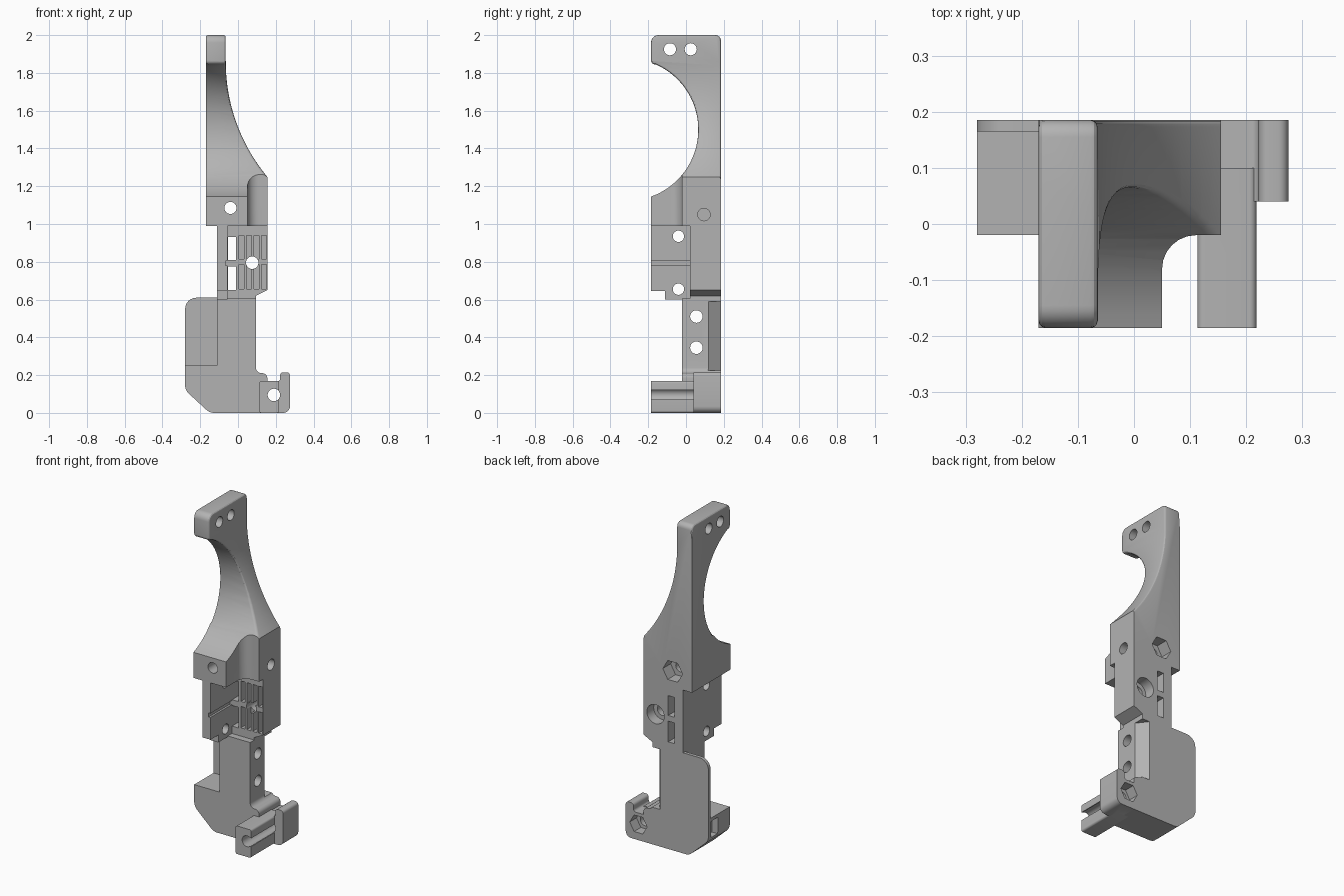
import bpy, bmesh
from math import pi, cos, sin, asin, atan2, radians, tan
from mathutils import Vector

cube = bpy.data.objects.get("Cube")
if cube:
    bpy.data.objects.remove(cube)

grey = bpy.data.materials.new("plain grey")
grey.use_nodes = True
GREY = (0.45, 0.45, 0.45, 1)
grey.diffuse_color = GREY
grey.node_tree.nodes["Principled BSDF"].inputs["Base Color"].default_value = GREY

FRONT, BACK = -0.185, 0.185
LEDGE = -0.02          # front plane of the lower body


def rounded(corners):
    """Outline from (a, b) or (a, b, radius) corners."""
    out, n = [], len(corners)
    for i, c in enumerate(corners):
        p = Vector(c[:2])
        if len(c) == 2:
            out.append(p)
            continue
        u = (Vector(corners[i - 1][:2]) - p).normalized()
        v = (Vector(corners[(i + 1) % n][:2]) - p).normalized()
        half = u.angle(v) / 2
        centre = p + (u + v).normalized() * c[2] / sin(half)
        s = p + u * c[2] / tan(half) - centre
        e = p + v * c[2] / tan(half) - centre
        a0 = atan2(s.y, s.x)
        sweep = (atan2(e.y, e.x) - a0 + pi) % (2 * pi) - pi
        for k in range(7):
            a = a0 + sweep * k / 6
            out.append(centre + Vector((cos(a), sin(a))) * c[2])
    return out


def arc(a, b, r, start, end, n=32):
    return [(a + r * cos(start + (end - start) * k / n),
             b + r * sin(start + (end - start) * k / n)) for k in range(n + 1)]


def prism(name, axis, corners, lo, hi):
    """Extrude an outline along an axis: X takes (y, z), Y (x, z), Z (x, y)."""
    place = {"X": lambda p, t: (t, p[0], p[1]),
             "Y": lambda p, t: (p[0], t, p[1]),
             "Z": lambda p, t: (p[0], p[1], t)}[axis]
    bm = bmesh.new()
    pts = rounded(corners)
    face = bm.faces.new([bm.verts.new(place(p, lo)) for p in pts])
    new = bmesh.ops.extrude_face_region(bm, geom=[face])["geom"]
    shift = Vector(place((0, 0), hi - lo))
    bmesh.ops.translate(bm, vec=shift, verts=[g for g in new if isinstance(g, bmesh.types.BMVert)])
    bmesh.ops.recalc_face_normals(bm, faces=bm.faces)
    mesh = bpy.data.meshes.new(name)
    bm.to_mesh(mesh)
    bm.free()
    mesh.materials.append(grey)
    obj = bpy.data.objects.new(name, mesh)
    bpy.context.collection.objects.link(obj)
    return obj


def rect(a0, b0, a1, b1, r=None):
    tail = (r,) if r else ()
    return [p + tail for p in ((a0, b0), (a1, b0), (a1, b1), (a0, b1))]


def combine(target, tool, how="DIFFERENCE"):
    mod = target.modifiers.new(how, "BOOLEAN")
    mod.operation, mod.object, mod.solver = how, tool, "EXACT"
    bpy.context.view_layer.update()
    graph = bpy.context.evaluated_depsgraph_get()
    mesh = bpy.data.meshes.new_from_object(target.evaluated_get(graph))
    target.modifiers.clear()
    target.data = mesh
    bpy.data.objects.remove(tool)


def cut(target, axis, corners, lo, hi):
    combine(target, prism("cutter", axis, corners, lo, hi))


def hole(target, axis, a, b, r, lo, hi, sides=32):
    cut(target, axis, arc(a, b, r, 0, 2 * pi * (1 - 1 / sides), sides - 1), lo, hi)


# Upper arm: front outline crossed with the side outline
R = 0.956
front_curve = arc(-0.065 + R, 1.86, R, pi + asin(0.61 / R), pi)
arm = prism("upper_arm", "Y", [(-0.17, 0.9), (0.155, 0.9)] + front_curve
            + [(-0.065, 2), (-0.17, 2)], -0.3, 0.3)
bite = asin(0.355 / 0.377)
side = prism("arm_side", "X", [(BACK, 0.8), (BACK, 2, 0.03), (FRONT, 2, 0.04), (FRONT, 1.845, 0.02)]
             + arc(-0.312, 1.5, 0.377, bite - 0.07, -bite) + [(FRONT, 0.8)], -0.4, 0.4)
combine(arm, side, "INTERSECT")

# Soften the arm's long edges
bm = bmesh.new()
bm.from_mesh(arm.data)
sharp = [e for e in bm.edges if len(e.link_faces) == 2 and e.calc_face_angle() > 0.75
         and min(v.co.z for v in e.verts) > 1.24]
bmesh.ops.bevel(bm, geom=sharp, offset=0.012, segments=3, profile=0.5, affect="EDGES")
bm.to_mesh(arm.data)
bm.free()

cut(arm, "Z", rect(-0.5, -0.5, 0.5, 0.5), 0.7, 0.99)
cut(arm, "Z", [(0.05, -0.4), (0.05, LEDGE, 0.06), (0.4, LEDGE), (0.4, -0.4)], 0.8, 1.5)
for y in (-0.085, 0.025):
    hole(arm, "X", y, 1.925, 0.032, -0.4, 0.4)
hole(arm, "Y", -0.04, 1.085, 0.032, -0.4, 0.4)
hole(arm, "Y", -0.04, 1.085, 0.066, 0.11, 0.4, 6)
hole(arm, "X", 0.095, 1.05, 0.033, 0.06, 0.4)

# Middle mount: back slab and side wall
mount = prism("middle_mount", "Y", [(-0.11, 0.59), (0.095, 0.59), (0.095, 0.62), (0.155, 0.65),
                                    (0.155, 0.995), (-0.11, 0.995)], 0.02, BACK)
wall = prism("side_wall", "X", [(FRONT, 0.645), (-0.11, 0.645), (-0.11, 0.6), (0.05, 0.6),
                                (0.05, 0.995), (FRONT, 0.995)], -0.11, -0.055)
combine(mount, wall, "UNION")
cut(mount, "X", rect(-0.3, 0.78, 0.02, 0.805), -0.067, 0)
for z in (0.655, 0.935):
    hole(mount, "X", -0.04, z, 0.03, -0.3, 0)
# Windows and grille slots above and below the screw hole
for z0, z1 in ((0.65, 0.775), (0.81, 0.93)):
    cut(mount, "Y", rect(-0.054, z0, -0.01, z1), -0.1, 0.4)
    for k in range(4):
        x = 0.005 + 0.04 * k
        cut(mount, "Y", rect(x, z0 + 0.005, x + 0.027, z1 + 0.01), 0, 0.06)
hole(mount, "Y", 0.075, 0.795, 0.033, -0.2, 0.4)
hole(mount, "Y", 0.075, 0.795, 0.058, 0.12, 0.4)

# Lower body with a thin rear wing
lower = prism("lower_body", "Y", [
    (-0.28, 0.25), (-0.11, 0.25), (-0.11, 0.605), (0.095, 0.605), (0.095, 0.21, 0.03),
    (0.155, 0.21, 0.025), (0.155, 0), (-0.15, 0, 0.06), (-0.28, 0.12, 0.06)], LEDGE, BACK)
wing = prism("rear_wing", "Y", [(-0.28, 0.2), (-0.28, 0.61, 0.06), (-0.09, 0.61), (-0.09, 0.2)],
             0.165, BACK)
combine(lower, wing, "UNION")
cut(lower, "Z", [(0.105, 0.107), (0.035, 0.198), (0.2, 0.3), (0.3, 0.1)], 0.225, 0.7)
for z in (0.345, 0.51):
    hole(lower, "X", 0.055, z, 0.033, -0.4, 0.4)
cut(lower, "X", rect(0.095, 0.13, 0.16, 0.23), -0.4, -0.24)

# Clamp: grooved bar with an upright hook behind it
clamp = prism("clamp_bar", "Y", rect(0.113, 0, 0.218, 0.17, 0.012), FRONT, 0.1)
hook = prism("clamp_hook", "Y", [
    (0.12, 0), (0.275, 0, 0.035), (0.275, 0.215, 0.018), (0.222, 0.215, 0.018),
    (0.222, 0.165, 0.015), (0.12, 0.165)], 0.04, BACK)
combine(clamp, hook, "UNION")

# Fuse everything, then bore through the clamp
body = arm
for part in (mount, lower, clamp):
    combine(body, part, "UNION")
body.name = "bracket_body"
hole(body, "Y", 0.19, 0.095, 0.033, -0.4, 0.4)
hole(body, "Y", 0.19, 0.095, 0.058, 0.12, 0.4, 6)
cut(body, "Y", rect(0.19, 0.07, 0.3, 0.12), -0.4, 0.04)

body.data.materials.clear()
body.data.materials.append(grey)
bpy.context.view_layer.objects.active = body
body.select_set(True)
bpy.ops.object.shade_smooth_by_angle(angle=radians(28))
